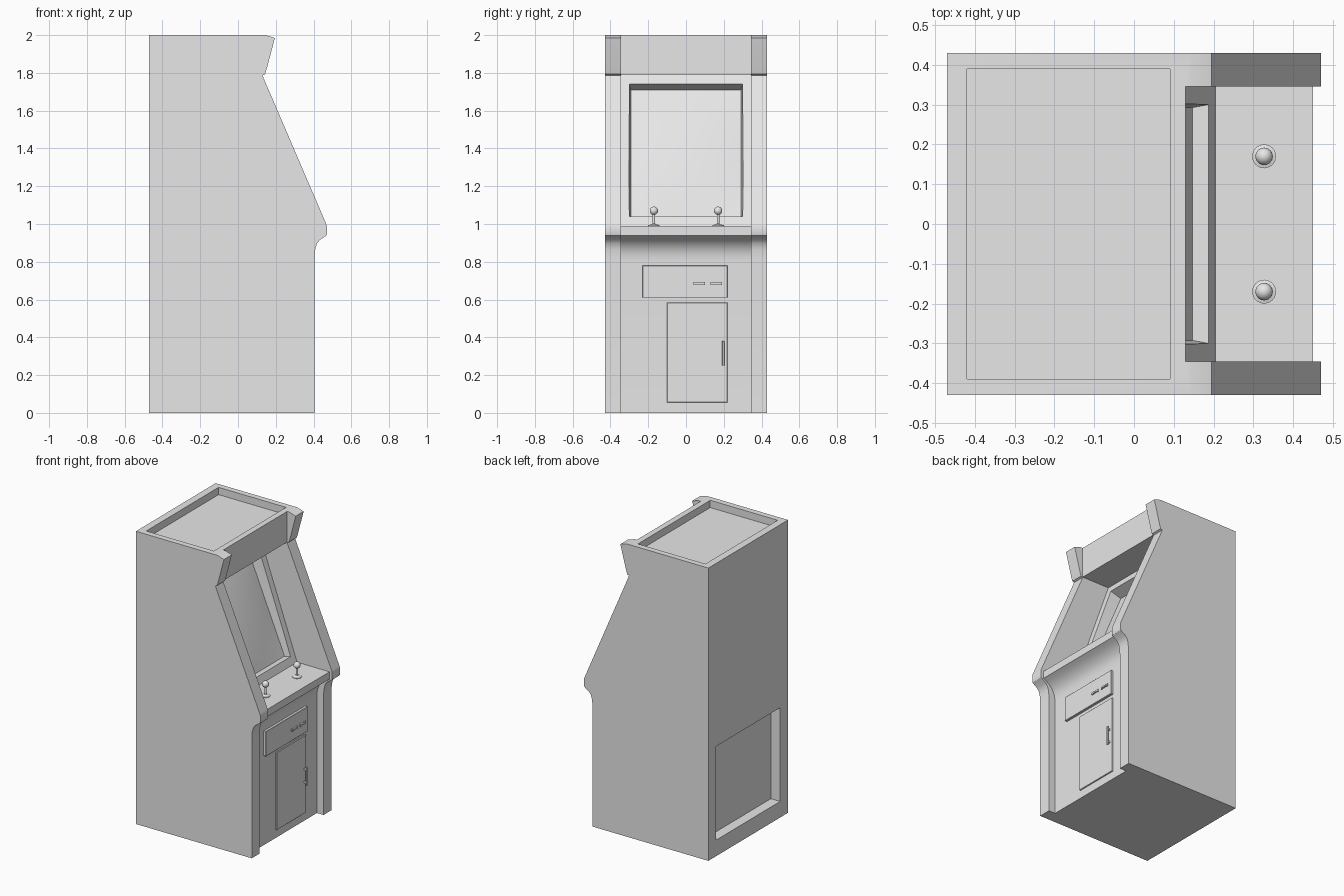
import bpy, bmesh, math
from mathutils import Vector

if "Cube" in bpy.data.objects:
    bpy.data.objects.remove(bpy.data.objects["Cube"])

grey = bpy.data.materials.new("light grey")
grey.diffuse_color = (0.8, 0.8, 0.8, 1)
grey.use_nodes = True
grey.node_tree.nodes["Principled BSDF"].inputs["Base Color"].default_value = grey.diffuse_color


def finish(name, bm, smooth=None):
    bmesh.ops.recalc_face_normals(bm, faces=bm.faces)
    me = bpy.data.meshes.new(name)
    bm.to_mesh(me)
    bm.free()
    ob = bpy.data.objects.new(name, me)
    bpy.context.collection.objects.link(ob)
    me.materials.append(grey)
    if smooth:
        smooth_by_angle(ob, smooth)
    return ob


def activate(ob):
    bpy.ops.object.select_all(action='DESELECT')
    ob.select_set(True)
    bpy.context.view_layer.objects.active = ob


def smooth_by_angle(ob, deg):
    activate(ob)
    bpy.ops.object.shade_smooth_by_angle(angle=math.radians(deg))


def extrude_profile(name, pts, y0, y1):
    bm = bmesh.new()
    face = bm.faces.new([bm.verts.new((x, y0, z)) for x, z in pts])
    ext = bmesh.ops.extrude_face_region(bm, geom=[face])
    verts = [g for g in ext["geom"] if isinstance(g, bmesh.types.BMVert)]
    bmesh.ops.translate(bm, verts=verts, vec=(0, y1 - y0, 0))
    return finish(name, bm)


def box(name, x, y, z, bevel=0):
    bm = bmesh.new()
    bmesh.ops.create_cube(bm, size=1)
    for v in bm.verts:
        v.co = [lo + (hi - lo) * (c + 0.5) for c, (lo, hi) in zip(v.co, (x, y, z))]
    if bevel:
        bmesh.ops.bevel(bm, geom=bm.edges[:], offset=bevel, segments=1, affect='EDGES')
    return finish(name, bm)


def boolean(ob, other, op):
    other.hide_render = True
    mod = ob.modifiers.new("cut", 'BOOLEAN')
    mod.operation, mod.object, mod.solver = op, other, 'EXACT'
    activate(ob)
    bpy.ops.object.modifier_apply(modifier=mod.name)
    bpy.data.objects.remove(other)


# Cabinet core: lower front, control shelf, screen bezel, marquee
curve = []
for i in range(9):
    t = i / 8
    a, b, c, d = (1 - t) ** 3, 3 * t * (1 - t) ** 2, 3 * t * t * (1 - t), t ** 3
    curve.append((0.355 * a + 0.355 * b + 0.385 * c + 0.45 * d,
                  0.80 * a + 0.87 * b + 0.91 * c + 0.94 * d))
core = [(-0.47, 0), (0.355, 0)] + curve + [
    (0.45, 0.99), (0.205, 0.99), (-0.08, 1.79), (0.13, 1.79), (0.13, 2), (-0.47, 2)]
cabinet = extrude_profile("cabinet", core, -0.38, 0.38)

# Side panels
side = [(-0.47, 0), (0.405, 0), (0.405, 0.82), (0.409, 0.865), (0.417, 0.895), (0.433, 0.915),
        (0.467, 0.938), (0.47, 0.945), (0.47, 0.99), (0.465, 1.005), (0.14, 1.762), (0.13, 1.787),
        (0.143, 1.793), (0.153, 1.825), (0.195, 1.985), (0.145, 2), (-0.47, 2)]
for s in (-1, 1):
    boolean(cabinet, extrude_profile("side_panel", side, s * 0.345, s * 0.43), 'UNION')

# Roof recess and rear access recess
boolean(cabinet, box("roof_cutter", (-0.42, 0.09), (-0.39, 0.39), (1.95, 2.1)), 'DIFFERENCE')
boolean(cabinet, box("rear_cutter", (-0.6, -0.40), (-0.345, 0.345), (0.11, 0.75)), 'DIFFERENCE')

# Tapered screen opening
outer = [(0.187, 1.04), (-0.062, 1.74)]
inner = [(0.145, 1.035), (-0.14, 1.71)]
bm = bmesh.new()
for (ox, oz), (ix, iz) in zip(outer, inner):
    for sy in (-1, 1):
        bm.verts.new((1.5 * ox - 0.5 * ix, sy * 0.304, 1.5 * oz - 0.5 * iz))
        bm.verts.new((ix, sy * 0.292, iz))
bmesh.ops.convex_hull(bm, input=bm.verts[:])
boolean(cabinet, finish("screen_cutter", bm), 'DIFFERENCE')
smooth_by_angle(cabinet, 25)

# Bulged screen
bm = bmesh.new()
bmesh.ops.create_grid(bm, x_segments=16, y_segments=16, size=1)
low, high = (Vector((x, 0, z)) for x, z in inner)
up = high - low
normal = Vector((up.z, 0, -up.x)).normalized()
for v in bm.verts:
    u, w = v.co.x, v.co.y
    bulge = 0.002 + 0.02 * (1 - u * u) * (1 - w * w)
    v.co = low + up * (w + 1) / 2 + normal * bulge + Vector((0, u * 0.293, 0))
screen = finish("screen", bm, 40)
if screen.data.polygons[0].normal.x < 0:
    screen.data.flip_normals()

# Joysticks: spun profile of base, shaft and ball
stick = [(0, 0), (0.03, 0), (0.03, 0.004), (0.012, 0.008), (0.007, 0.012)]
stick += [(0.022 * math.sin(a), 0.08 - 0.022 * math.cos(a))
          for a in [0.33 + i * (math.pi - 0.33) / 10 for i in range(11)]]
for s, tag in ((-1, "left"), (1, "right")):
    bm = bmesh.new()
    vs = [bm.verts.new((0.327 + r, s * 0.17, 0.99 + h)) for r, h in stick]
    es = [bm.edges.new(p) for p in zip(vs, vs[1:])]
    bmesh.ops.spin(bm, geom=vs + es, cent=(0.327, s * 0.17, 0), axis=(0, 0, 1),
                   angle=math.tau, steps=24)
    bmesh.ops.remove_doubles(bm, verts=bm.verts[:], dist=0.0002)
    finish("joystick_" + tag, bm, 35)

# Coin plate with two slots and their studs
box("coin_plate", (0.35, 0.372), (-0.23, 0.22), (0.61, 0.78), 0.002)
for i, y in enumerate((0.07, 0.16)):
    box(f"coin_slot_{i}", (0.365, 0.382), (y - 0.018, y + 0.018), (0.680, 0.690))
    for k in (-1, 1):
        c = y + k * 0.024
        box(f"coin_slot_end_{i}_{k}", (0.365, 0.380), (c - 0.006, c + 0.006), (0.677, 0.693))

# Service door and handle
box("service_door", (0.35, 0.363), (-0.1, 0.22), (0.055, 0.585), 0.002)
box("door_handle", (0.375, 0.385), (0.19, 0.203), (0.25, 0.38), 0.002)
for z in (0.265, 0.355):
    box("handle_mount", (0.36, 0.377), (0.192, 0.201), (z, z + 0.012))
